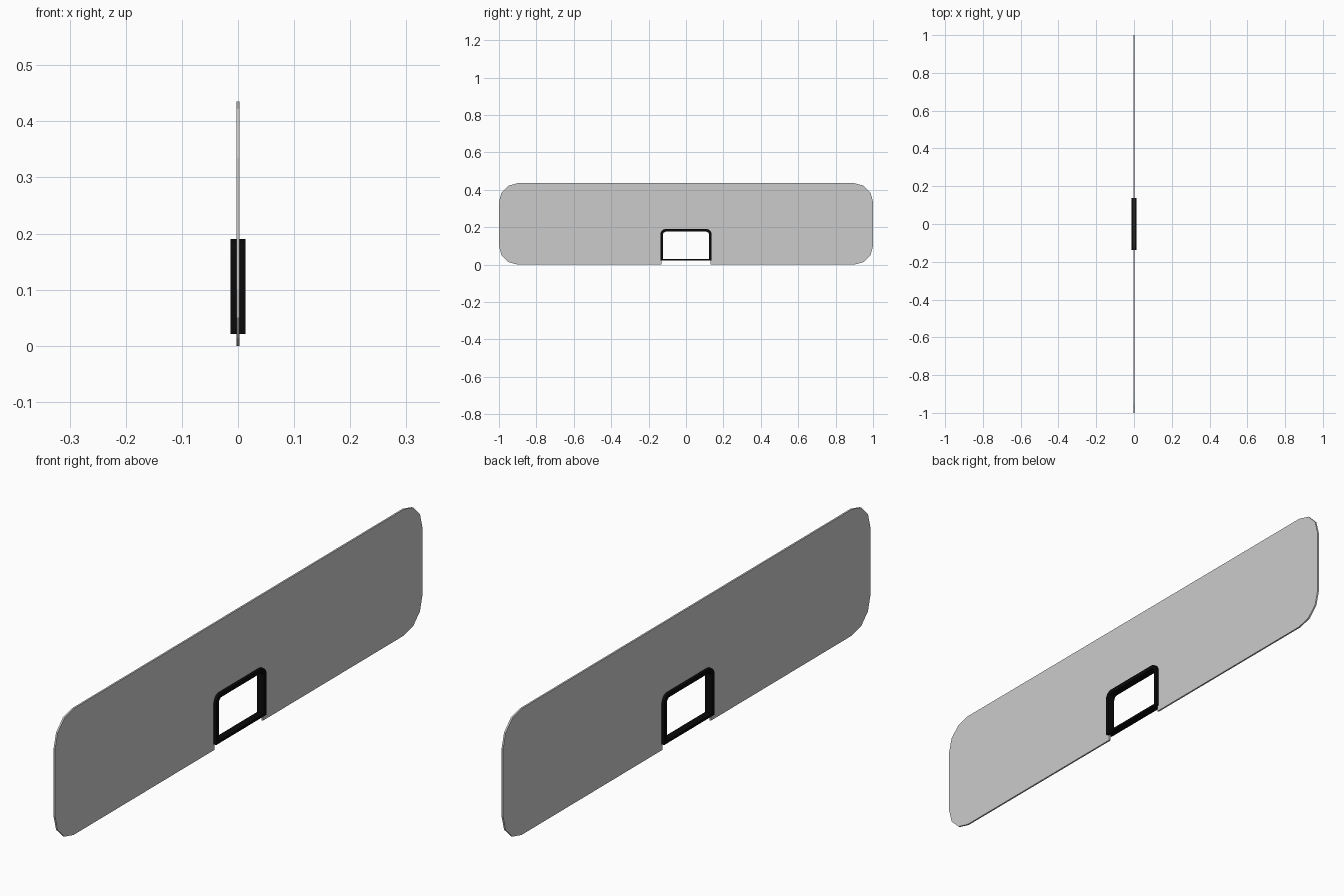
import bpy, bmesh
from math import sin, cos, pi

if "Cube" in bpy.data.objects:
    bpy.data.objects.remove(bpy.data.objects["Cube"])


def arc(cy, cz, r, start, segs):
    """Quarter circle in the y-z plane, counter-clockwise from start (radians)."""
    return [(cy + r * cos(start + i * pi / 2 / segs),
             cz + r * sin(start + i * pi / 2 / segs)) for i in range(segs + 1)]


def arch(half, z0, z1, r, segs=4):
    """Opening outline: square at the bottom, rounded at the top."""
    return ([(half, z0)] + arc(half - r, z1 - r, r, 0, segs)
            + arc(-half + r, z1 - r, r, pi / 2, segs) + [(-half, z0)])


def material(name, color):
    m = bpy.data.materials.new(name)
    m.diffuse_color = color
    m.use_nodes = True
    m.node_tree.nodes["Principled BSDF"].inputs["Base Color"].default_value = m.diffuse_color
    return m


def finish(name, bm, mat):
    bmesh.ops.recalc_face_normals(bm, faces=bm.faces)
    me = bpy.data.meshes.new(name)
    bm.to_mesh(me)
    bm.free()
    me.materials.append(mat)
    ob = bpy.data.objects.new(name, me)
    bpy.context.collection.objects.link(ob)
    return ob


grey = material("light_grey", (0.56, 0.56, 0.56, 1))
black = material("black_rubber", (0.003, 0.003, 0.003, 1))

# Thin pane with rounded corners and a notch in the bottom edge
W, H, R, T = 1.0, 0.435, 0.1, 0.003
outline = (arc(W - R, R, R, -pi / 2, 3) + arc(W - R, H - R, R, 0, 3)
           + arc(-W + R, H - R, R, pi / 2, 3) + arc(-W + R, R, R, pi, 3)
           + arch(0.131, 0, 0.183, 0.024)[::-1])
bm = bmesh.new()
face = bm.faces.new([bm.verts.new((-T, y, z)) for y, z in outline])
ext = bmesh.ops.extrude_face_region(bm, geom=[face], use_keep_orig=True)
bmesh.ops.translate(bm, vec=(2 * T, 0, 0),
                    verts=[g for g in ext["geom"] if isinstance(g, bmesh.types.BMVert)])
bmesh.ops.triangulate(bm, faces=[f for f in bm.faces if len(f.verts) > 4])
finish("window_pane", bm, grey)

# Deep frame lining the notch, closed by a thin sill
D = 0.013
outer = arch(0.137, 0.021, 0.19, 0.028)
inner = arch(0.123, 0.029, 0.176, 0.016)
loops = [(outer, -D), (outer, D), (inner, D), (inner, -D)]
bm = bmesh.new()
rings = [[bm.verts.new((x, y, z)) for y, z in pts] for pts, x in loops]
n = len(rings[0])
for k in range(4):
    a, b = rings[k], rings[(k + 1) % 4]
    for i in range(n):
        j = (i + 1) % n
        bm.faces.new((a[i], a[j], b[j], b[i]))
finish("opening_frame", bm, black)
